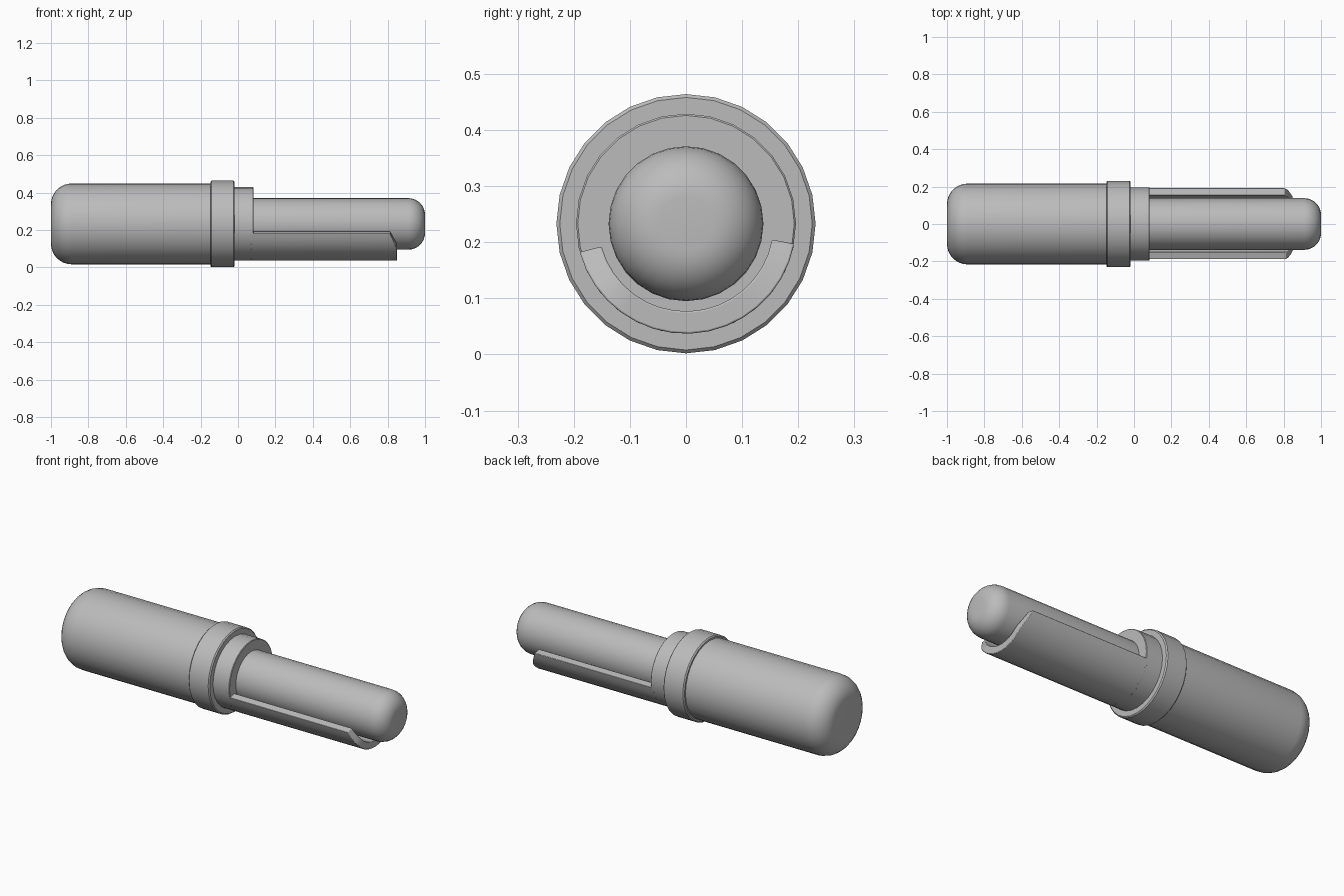
import bpy, bmesh
from math import sin, cos, pi, radians

cube = bpy.data.objects.get("Cube")
if cube:
    bpy.data.objects.remove(cube, do_unlink=True)

AXIS_Z = 0.233
SIDES = 28

metal = bpy.data.materials.new("light grey metal")
metal.use_nodes = True
GREY = (0.5, 0.5, 0.5, 1)
metal.diffuse_color = GREY
metal.node_tree.nodes["Principled BSDF"].inputs["Base Color"].default_value = GREY


def finish(name, bm):
    bmesh.ops.recalc_face_normals(bm, faces=bm.faces)
    mesh = bpy.data.meshes.new(name)
    bm.to_mesh(mesh)
    bm.free()
    mesh.materials.append(metal)
    obj = bpy.data.objects.new(name, mesh)
    bpy.context.collection.objects.link(obj)
    bpy.ops.object.select_all(action='DESELECT')
    obj.select_set(True)
    bpy.context.view_layer.objects.active = obj
    bpy.ops.object.shade_smooth_by_angle(angle=radians(35))
    return obj


def ring_point(x, r, a):
    return (x, r * sin(a), AXIS_Z + r * cos(a))


def turned(name, profile):
    """Closed solid turned about the long axis from (x, radius) pairs."""
    bm = bmesh.new()
    rings = [[bm.verts.new(ring_point(x, r, 2 * pi * i / SIDES)) for i in range(SIDES)]
             for x, r in profile]
    for a, b in zip(rings, rings[1:]):
        for i in range(SIDES):
            j = (i + 1) % SIDES
            bm.faces.new((a[i], a[j], b[j], b[i]))
    bm.faces.new(rings[0])
    bm.faces.new(rings[-1])
    return finish(name, bm)


def rounded_end(x_end, radius, fillet, direction, steps=8):
    """Profile of a filleted end, from the flat tip to the straight side."""
    return [(x_end - direction * fillet * (1 - sin(t)), radius - fillet * (1 - cos(t)))
            for t in (pi / 2 * (1 - k / steps) for k in range(steps + 1))]


# Main barrel with a rounded rear end
turned("barrel", rounded_end(-1, 0.216, 0.11, -1) + [(-0.1, 0.216)])

# Collar with softened rims
turned("collar", [(-0.148, 0.225), (-0.142, 0.231), (-0.024, 0.231), (-0.018, 0.225)])

# Short sleeve in front of the collar
turned("sleeve", [(-0.05, 0.196), (0.08, 0.196), (0.083, 0.193)])

# Inner rod with a rounded tip
turned("rod", [(0, 0.138)] + rounded_end(1, 0.138, 0.09, 1)[::-1])

# Open trough under the rod; its tip slopes back toward the upper edges
bm = bmesh.new()
STEPS = 16
START, END = radians(100.5), radians(255)
OUTER, INNER = 0.196, 0.156
sections = []
for k in range(STEPS + 1):
    a = START + (END - START) * k / STEPS
    height = AXIS_Z + OUTER * cos(a)
    tip = 0.85 - 0.45 * max(0, height - 0.1)
    sections.append([bm.verts.new(ring_point(x, r, a)) for x, r in
                     ((0.07, OUTER), (tip, OUTER), (tip, INNER), (0.07, INNER))])
for a, b in zip(sections, sections[1:]):
    for i in range(4):
        j = (i + 1) % 4
        bm.faces.new((a[i], a[j], b[j], b[i]))
bm.faces.new(sections[0])
bm.faces.new(sections[-1])
trough = finish("trough", bm)
bevel = trough.modifiers.new("soft edges", 'BEVEL')
bevel.width = 0.003
bevel.segments = 2
bevel.angle_limit = radians(40)
